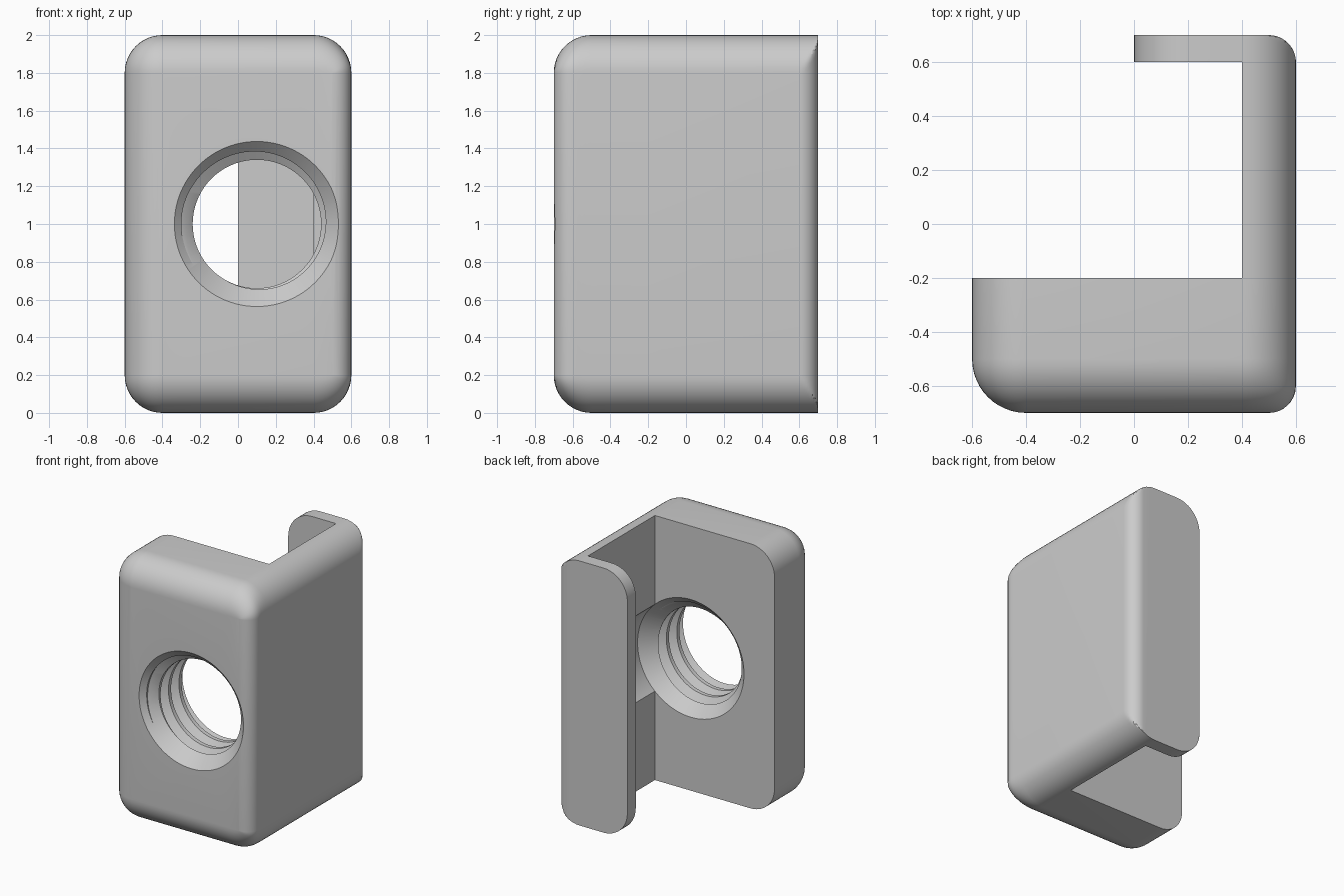
import bpy, bmesh, math

old = bpy.data.objects.get("Cube")
if old:
    bpy.data.objects.remove(old, do_unlink=True)

WIDE, HEIGHT, FILLET, SMALL = 0.6, 2.0, 0.2, 0.1   # half width, height, radii
STEPS = 12                                         # segments per rounded corner
HOLE_X, HOLE_Z = 0.1, 1.0
MINOR, MAJOR, PITCH = 0.34, 0.4, 0.125

grey = bpy.data.materials.new("plain grey")
grey.use_nodes = True
grey.diffuse_color = (0.6, 0.6, 0.6, 1)
grey.node_tree.nodes["Principled BSDF"].inputs["Base Color"].default_value = (0.6, 0.6, 0.6, 1)


def loft(name, rings):
    """Skin closed rings of equal length and cap both ends."""
    bm = bmesh.new()
    rows = [[bm.verts.new(p) for p in ring] for ring in rings]
    n = len(rows[0])
    for a, b in zip(rows, rows[1:]):
        for i in range(n):
            j = (i + 1) % n
            bm.faces.new((a[i], a[j], b[j], b[i]))
    bm.faces.new(rows[0])
    bm.faces.new(rows[-1])
    bmesh.ops.remove_doubles(bm, verts=bm.verts, dist=1e-5)
    bmesh.ops.dissolve_degenerate(bm, edges=bm.edges, dist=1e-5)
    bmesh.ops.recalc_face_normals(bm, faces=bm.faces)
    mesh = bpy.data.meshes.new(name)
    bm.to_mesh(mesh)
    bm.free()
    mesh.materials.append(grey)
    obj = bpy.data.objects.new(name, mesh)
    bpy.context.collection.objects.link(obj)
    return obj


def outline(y, left, left_r, inset=0.0, right_inset=0.0, limit=WIDE):
    """Rounded rectangle at depth y; limit trims the right-hand side flat."""
    lr = max(left_r - inset, 0)
    rx, rz = FILLET - right_inset, FILLET - inset
    corners = [(left + left_r, left_r, lr, lr, 2), (WIDE - FILLET, FILLET, rx, rz, 3),
               (WIDE - FILLET, HEIGHT - FILLET, rx, rz, 0),
               (left + left_r, HEIGHT - left_r, lr, lr, 1)]
    ring = []
    for cx, cz, ex, ez, quarter in corners:
        for k in range(STEPS + 1):
            a = (quarter + k / STEPS) * math.pi / 2
            ring.append((min(cx + ex * math.cos(a), limit), y, cz + ez * math.sin(a)))
    return ring


def lathe(name, profile, sides=96):
    """Turned cutter around the hole axis from (y, radius) pairs."""
    turn = [i * math.tau / sides for i in range(sides)]
    return loft(name, [[(HOLE_X + r * math.cos(a), y, HOLE_Z + r * math.sin(a)) for a in turn]
                       for y, r in profile])


# Front block with its filleted front edges
rings = []
for k in range(STEPS + 1):
    a = k / STEPS * math.pi / 2
    t = FILLET * (1 - math.cos(a))
    side = SMALL - math.sqrt(SMALL ** 2 - (SMALL - t) ** 2) if t < SMALL else 0
    rings.append(outline(-0.7 + t, -WIDE, FILLET, FILLET * (1 - math.sin(a)), side))
rings.append(outline(-0.2, -WIDE, FILLET))

# Side wall, then back flange with its rounded outer edge
rings += [outline(-0.2, 0.4, 0), outline(0.6, 0.4, 0)]
for k in range(STEPS + 1):
    a = k / STEPS * math.pi / 2
    rings.append(outline(0.6 + SMALL * math.sin(a), 0, FILLET,
                         limit=WIDE - SMALL * (1 - math.cos(a))))
body = loft("clip_nut_body", rings)

# Threaded cutter: the ridge profile winds around the hole axis
FRONT, BACK, SIDES = -0.8, -0.1, 72
ridge = [(0, MINOR), (0.25, MINOR), (0.56, MAJOR), (0.69, MAJOR)]
thread_rings = []
for turn in range(-1, math.ceil((BACK - FRONT) / PITCH) + 2):
    for frac, r in ridge:
        ring = []
        for i in range(SIDES):
            a = i * math.tau / SIDES
            y = FRONT + PITCH * (turn + frac - i / SIDES)
            ring.append((HOLE_X + r * math.cos(a), y, HOLE_Z + r * math.sin(a)))
        thread_rings.append(ring)


def helical_cutter(name, rings):
    """Skin the winding rings, stepping one turn at the seam, and trim the ends flat."""
    bm = bmesh.new()
    rows = [[bm.verts.new(p) for p in ring] for ring in rings]
    step = len(ridge)
    for m in range(step, len(rows) - 1):
        for i in range(SIDES):
            if i < SIDES - 1:
                c, d = rows[m][i + 1], rows[m + 1][i + 1]
            else:
                c, d = rows[m - step][0], rows[m + 1 - step][0]
            bm.faces.new((rows[m][i], c, d, rows[m + 1][i]))
    bmesh.ops.delete(bm, geom=[v for v in bm.verts if not v.link_faces], context='VERTS')
    for y, direction in ((FRONT + 0.02, -1), (BACK - 0.02, 1)):
        geom = bm.verts[:] + bm.edges[:] + bm.faces[:]
        bmesh.ops.bisect_plane(bm, geom=geom, dist=1e-6, plane_co=(0, y, 0),
                               plane_no=(0, direction, 0), clear_outer=True)
    edges = [e for e in bm.edges if e.is_boundary]
    bmesh.ops.holes_fill(bm, edges=edges, sides=0)
    bmesh.ops.recalc_face_normals(bm, faces=bm.faces)
    mesh = bpy.data.meshes.new(name)
    bm.to_mesh(mesh)
    bm.free()
    mesh.materials.append(grey)
    obj = bpy.data.objects.new(name, mesh)
    bpy.context.collection.objects.link(obj)
    return obj


# Countersinks at both mouths; the rear one runs on as a groove in the side wall
cutters = [
    helical_cutter("thread_cutter", thread_rings),
    lathe("front_countersink_cutter", [(-0.8, 0.537), (-0.58, 0.317)]),
    lathe("rear_clearance_cutter", [(-0.32, 0.325), (-0.2, 0.445), (0.4, 0.445)]),
]
bpy.context.view_layer.objects.active = body
body.select_set(True)
for cutter in cutters:
    cutter.hide_render = True
    mod = body.modifiers.new(cutter.name, 'BOOLEAN')
    mod.operation = 'DIFFERENCE'
    mod.solver = 'EXACT'
    mod.object = cutter
    bpy.ops.object.modifier_apply(modifier=mod.name)
    bpy.data.objects.remove(cutter, do_unlink=True)

bpy.ops.object.select_all(action='DESELECT')
body.select_set(True)
bpy.ops.object.shade_smooth_by_angle(angle=math.radians(25))
